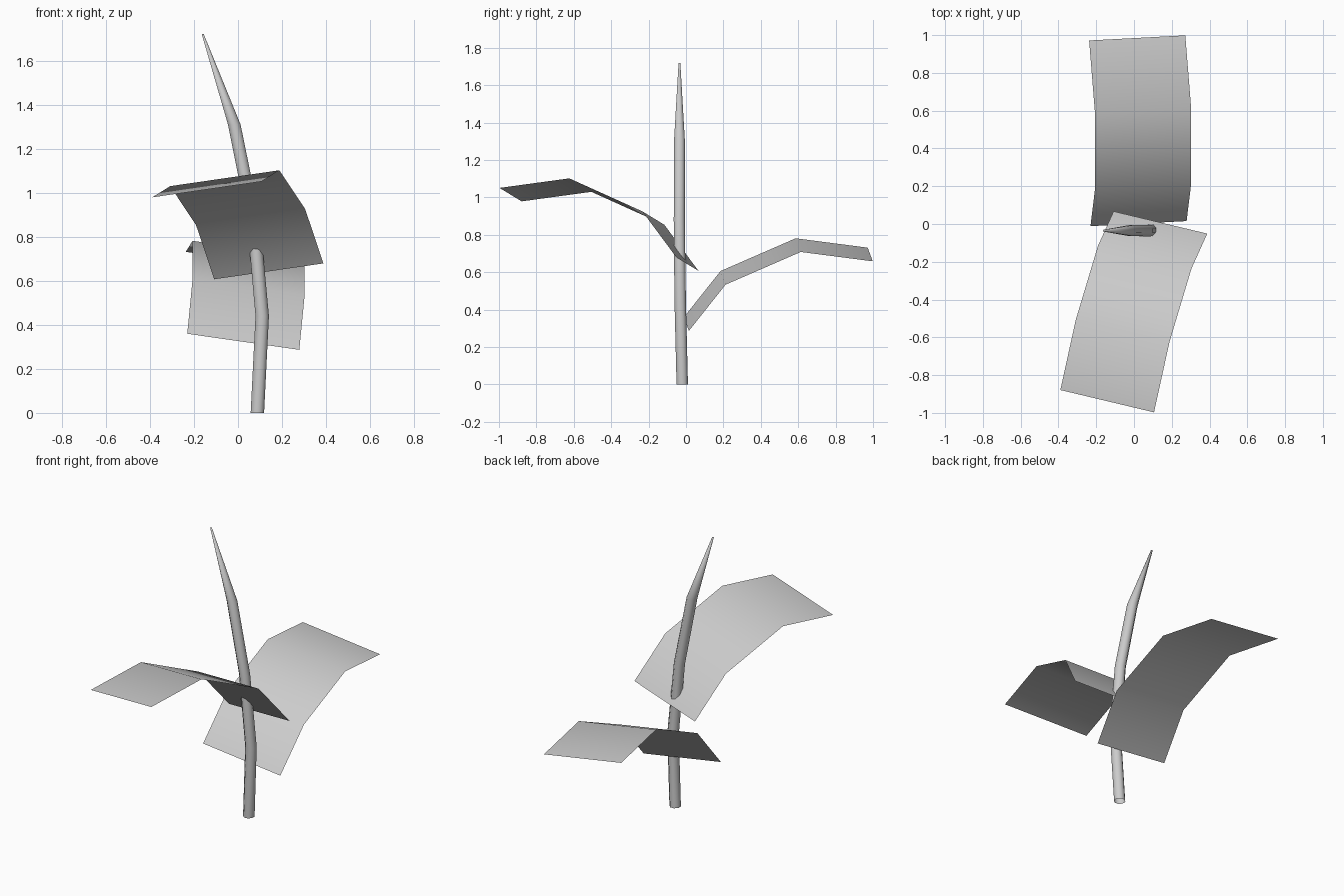
import bpy, bmesh, math
from mathutils import Vector

if "Cube" in bpy.data.objects:
    bpy.data.objects.remove(bpy.data.objects["Cube"])


def finish(bm, name, smooth):
    mesh = bpy.data.meshes.new(name)
    bm.to_mesh(mesh)
    bm.free()
    for p in mesh.polygons:
        p.use_smooth = smooth
    obj = bpy.data.objects.new(name, mesh)
    bpy.context.collection.objects.link(obj)
    return obj


def leaf(name, midrib, half):
    """Ribbon of quads swept along a midrib with a constant half-width vector."""
    bm = bmesh.new()
    half = Vector(half)
    rows = [[bm.verts.new(Vector(p) + s * half) for s in (-1, 1)] for p in midrib]
    for a, b in zip(rows, rows[1:]):
        f = bm.faces.new((a[0], a[1], b[1], b[0]))
        f.normal_update()
        if f.normal.z < 0:
            f.normal_flip()
    return finish(bm, name, True)


def stem(name, path, sides=8):
    """Open tapered tube; each path entry is x, y, z, radius."""
    bm = bmesh.new()
    rings = []
    for x, y, z, r in path:
        rings.append([bm.verts.new((x + r * math.cos(a), y + r * math.sin(a), z))
                      for a in (2 * math.pi * (i + 0.5) / sides for i in range(sides))])
    for a, b in zip(rings, rings[1:]):
        for i in range(sides):
            j = (i + 1) % sides
            bm.faces.new((a[i], a[j], b[j], b[i]))
    bm.faces.new(rings[-1])
    return finish(bm, name, True)


# Curved stalk tapering to a point
stem("stem", [(0.088, -0.02, 0.0, 0.033), (0.11, -0.031, 0.44, 0.033),
              (0.07, -0.036, 0.88, 0.032), (-0.017, -0.035, 1.31, 0.031),
              (-0.16, -0.035, 1.72, 0.005)])

# Lower leaf arching backwards
leaf("back_leaf", [(0.024, 0.002, 0.323), (0.048, 0.198, 0.57),
                   (0.048, 0.60, 0.745), (0.017, 0.985, 0.695)],
     (0.2545, 0.0135, -0.0365))

# Upper leaf arching forwards
leaf("front_leaf", [(0.14, 0.008, 0.643), (0.057, -0.175, 0.89),
                    (-0.06, -0.565, 1.066), (-0.142, -0.938, 1.015)],
     (0.248, -0.059, 0.036))
